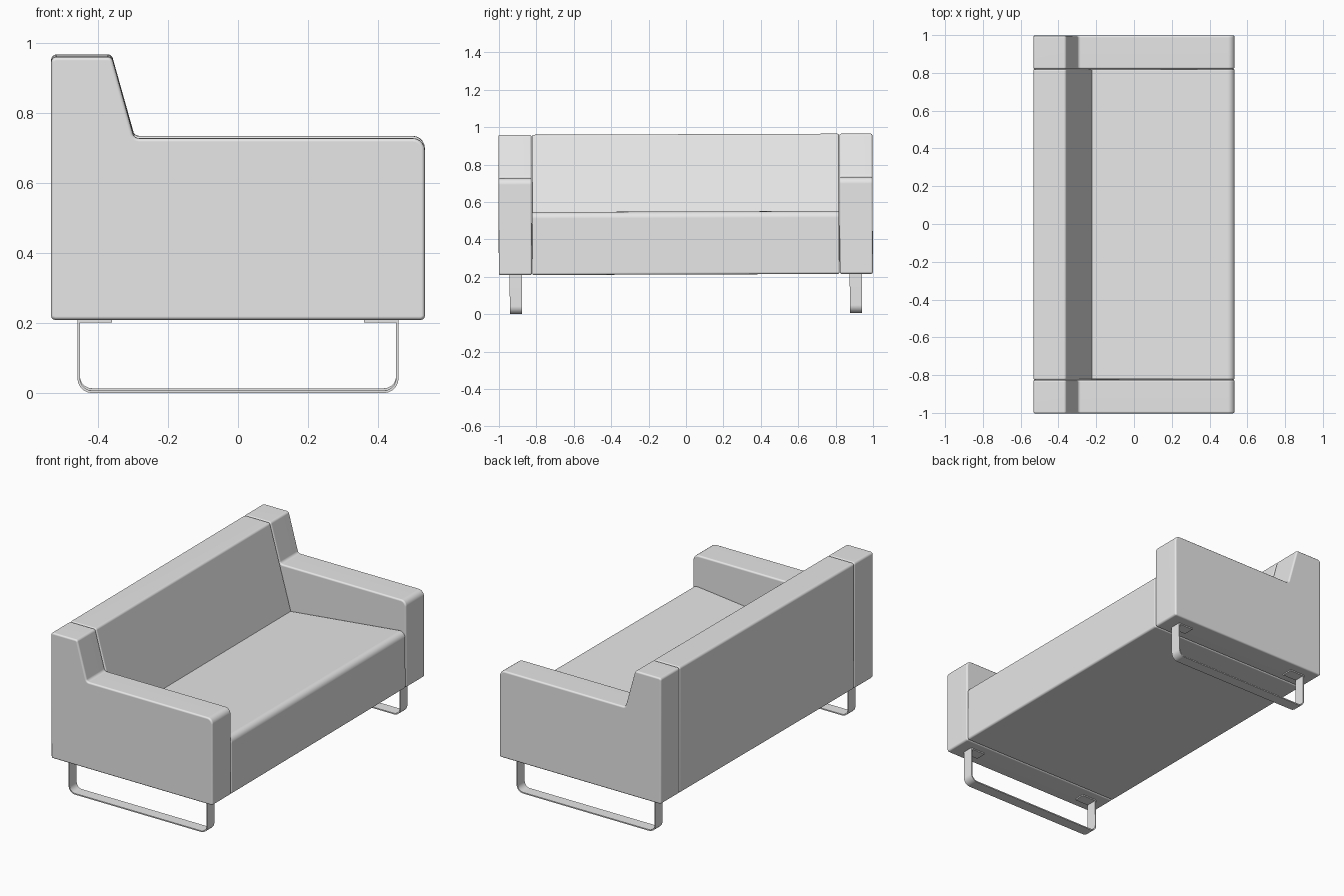
import bpy, bmesh, math
from mathutils import Vector, Matrix

if "Cube" in bpy.data.objects:
    bpy.data.objects.remove(bpy.data.objects["Cube"])

grey = bpy.data.materials.new("grey")
grey.diffuse_color = (0.8, 0.8, 0.8, 1)
grey.use_nodes = True
grey.node_tree.nodes["Principled BSDF"].inputs["Base Color"].default_value = grey.diffuse_color

TILT = Matrix.Translation((0, 0, 0.0035)) @ Matrix.Rotation(0.0035, 4, 'X')
STEPS = 5


def outline(corners, inset):
    """Counter-clockwise (x, z, radius) corners -> inset, rounded loop."""
    loop, n = [], len(corners)
    for i, (x, z, r) in enumerate(corners):
        p = Vector((x, z))
        a = (p - Vector(corners[i - 1][:2])).normalized()
        b = (Vector(corners[(i + 1) % n][:2]) - p).normalized()
        na, nb = Vector((-a.y, a.x)), Vector((-b.y, b.x))
        miter = (na + nb) / (1 + na.dot(nb))
        turn = a.x * b.y - a.y * b.x
        p = p + miter * inset
        if r == 0:
            loop.append(p)
            continue
        side = 1 if turn > 0 else -1
        rad = max(r - side * inset, 0.001)
        centre = p + miter * rad * side
        start, sweep = -na * side, math.atan2(turn, a.dot(b))
        for k in range(STEPS + 1):
            t = sweep * k / STEPS
            c, s = math.cos(t), math.sin(t)
            loop.append(centre + rad * Vector((start.x * c - start.y * s,
                                               start.x * s + start.y * c)))
    return loop


def extrude(name, corners, y0, y1, edge):
    """Extrude an outline along y, with softened rims of size edge."""
    if edge:
        rim = [(edge * (1 - math.sin(t)), edge * (1 - math.cos(t)))
               for t in (math.pi / 2 * k / 3 for k in range(4))]
        # rim pairs: (distance in from the end, inset), end cap first
        rim = [(d, i) for d, i in reversed(rim)]
    else:
        rim = [(0, 0)]
    layers = [(y0 + d, i) for d, i in rim] + [(y1 - d, i) for d, i in reversed(rim)]
    bm = bmesh.new()
    rings = [[bm.verts.new((p.x, y, p.y)) for p in outline(corners, i)]
             for y, i in layers]
    for lo, hi in zip(rings, rings[1:]):
        for k in range(len(lo)):
            bm.faces.new((lo[k - 1], lo[k], hi[k], hi[k - 1]))
    bm.faces.new(rings[0])
    bm.faces.new(rings[-1])
    bmesh.ops.recalc_face_normals(bm, faces=bm.faces)
    bm.transform(TILT)
    me = bpy.data.meshes.new(name)
    bm.to_mesh(me)
    bm.free()
    me.materials.append(grey)
    me.shade_smooth()
    me.set_sharp_from_angle(angle=math.radians(35))
    ob = bpy.data.objects.new(name, me)
    bpy.context.collection.objects.link(ob)
    wn = ob.modifiers.new("even_shading", 'WEIGHTED_NORMAL')
    wn.keep_sharp = True
    return ob


BASE, TOP, HALF = 0.209, 0.959, 0.533

# Side profiles (x, z, corner radius)
arm = [(-HALF, BASE, 0.012), (HALF, BASE, 0.012), (HALF, 0.727, 0.035),
       (-0.296, 0.727, 0.018), (-0.36, TOP, 0.015), (-HALF, TOP, 0.015)]
body = [(-HALF, BASE, 0.012), (HALF, BASE, 0.012), (HALF, 0.55, 0.035),
        (-0.222, 0.468, 0), (-0.36, TOP, 0.015), (-HALF, TOP, 0.015)]

# Bent flat-bar runner with mounting flanges turned inward
X, T, F = 0.458, 0.007, 0.36
leg = [(-F, BASE - T, 0), (-F, BASE, 0), (-X, BASE, 0), (-X, 0, 0.042),
       (X, 0, 0.042), (X, BASE, 0), (F, BASE, 0), (F, BASE - T, 0),
       (X - T, BASE - T, 0), (X - T, T, 0.035), (-X + T, T, 0.035),
       (-X + T, BASE - T, 0)]

# Seat and backrest in one block
extrude("seat_and_back", body, -0.821, 0.821, 0.008)

# Arms and legs at both ends
for end, s in (("near", -1), ("far", 1)):
    extrude(end + "_arm", arm, *sorted((s * 0.823, s * 1.0)), 0.01)
    extrude(end + "_leg", leg, *sorted((s * 0.876, s * 0.942)), 0)
